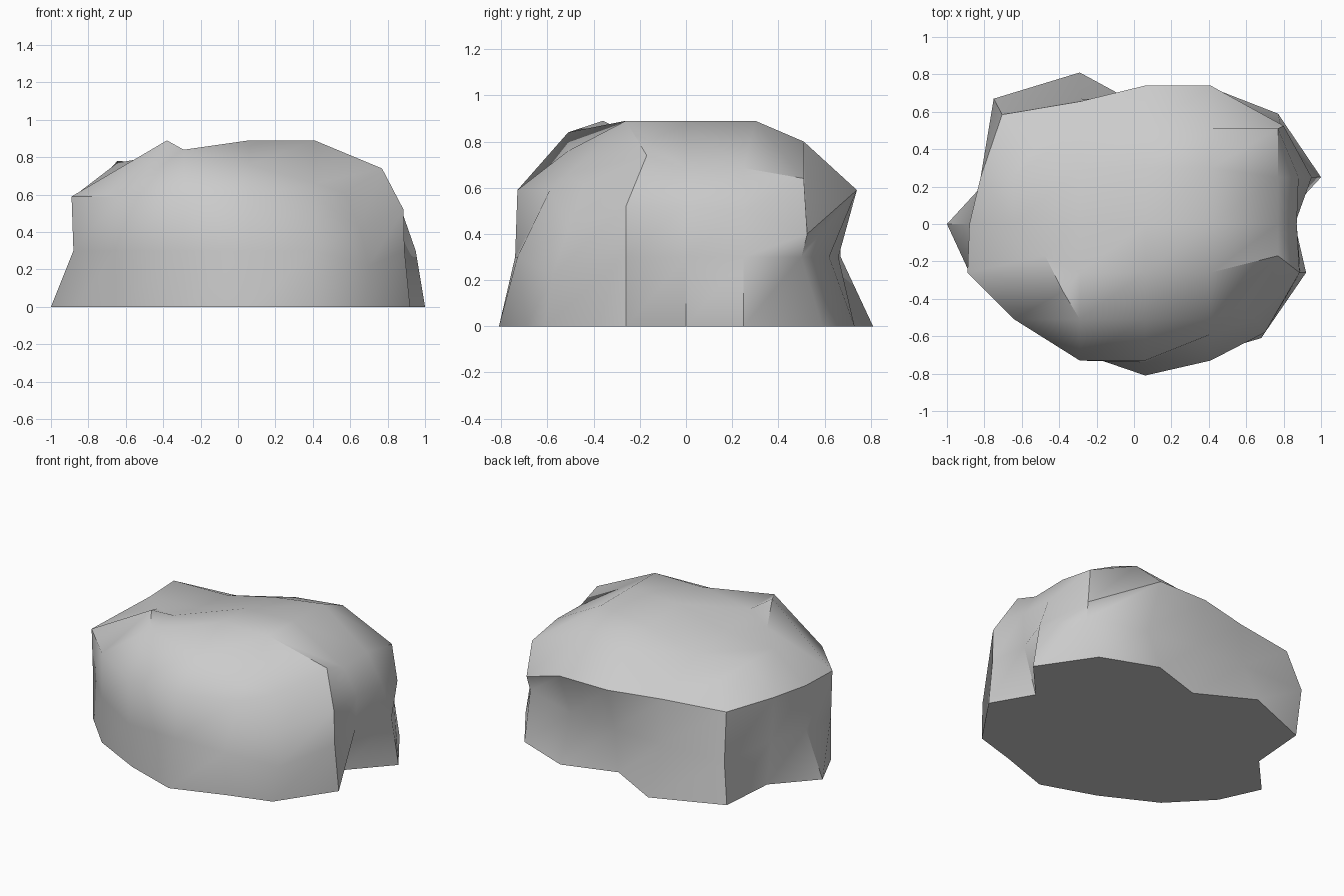
import bpy, bmesh, math

if "Cube" in bpy.data.objects:
    bpy.data.objects.remove(bpy.data.objects["Cube"])

COLS = (-0.29, 0.06, 0.41)      # x of the columns on the front and back
ROWS = (-0.26, 0.0, 0.25)       # y of the columns on the two sides

bm = bmesh.new()


def ring(corners, front, right, back, left, z, rows=ROWS):
    """Closed loop of 16 points: corners plus one depth value per side column."""
    heights = z if isinstance(z, tuple) else (z,) * 12
    sides = [
        [(x, y) for x, y in zip(COLS, front)],
        [(x, y) for x, y in zip(right, rows)],
        [(x, y) for x, y in zip(COLS, back)][::-1],
        [(x, y) for x, y in zip(left, rows)][::-1],
    ]
    loop = []
    for s, side in enumerate(sides):
        loop.append(bm.verts.new(corners[s]))
        for k, (x, y) in enumerate(side):
            loop.append(bm.verts.new((x, y, heights[s * 3 + k])))
    return loop


# Outline at the ground, two levels up the sides, and the rim of the top
rings = [
    ring([(-.64, -.51, 0), (.68, -.61, 0), (.77, .59, 0), (-.74, .63, 0)],
         (-.69, -.81, -.69), (.92, .77, 1.0), (.81, .62, .73), (-.88, -1.0, -.77), 0),
    ring([(-.64, -.51, .3), (.70, -.58, .22), (.79, .50, .3), (-.75, .67, .3)],
         (-.73, -.74, -.73), (.89, .86, .95), (.67, .66, .62), (-.88, -.88, -.80), .3),
    ring([(-.64, -.51, .59), (.65, -.51, .42), (.80, .525, .40), (-.705, .585, .59)],
         (-.73, -.73, -.59), (.885, .87, .88), (.655, .74, .74), (-.89, -.88, -.82),
         (.59, .59, .59, .52, .52, .50, .59, .59, .59, .59, .59, .59)),
    ring([(-.38, -.36, .89), (.57, -.44, .61), (.77, .51, .64), (-.51, .43, .67)],
         (-.51, -.51, -.51), (.77, .77, .77), (.51, .51, .51), (-.475, -.645, -.645),
         (.84, .76, .66, .74, .68, .685, .80, .76, .66, .78, .77, .80),
         rows=(-.17, 0, .25)),
]

# Sides and underside
for low, high in zip(rings, rings[1:]):
    for i in range(16):
        j = (i + 1) % 16
        bm.faces.new((low[i], low[j], high[j], high[i]))
bm.faces.new(rings[0][::-1])

# Uneven top: 5 x 5 grid with the rim already in place
rim = rings[-1]
inner_z = ((.84, .89, .89), (.79, .88, .89), (.76, .84, .89))
grid = [rim[0:5]]
for r in range(3):
    y = (-.26, 0, .30)[r]
    mid = [bm.verts.new((x, y, h)) for x, h in zip(COLS, inner_z[r])]
    grid.append([rim[15 - r]] + mid + [rim[5 + r]])
grid.append(rim[8:13][::-1])
for r in range(4):
    for c in range(4):
        bm.faces.new((grid[r][c], grid[r][c + 1], grid[r + 1][c + 1], grid[r + 1][c]))

bmesh.ops.recalc_face_normals(bm, faces=bm.faces)
mesh = bpy.data.meshes.new("boulder")
bm.to_mesh(mesh)
bm.free()
boulder = bpy.data.objects.new("boulder", mesh)
bpy.context.collection.objects.link(boulder)

# Soft facets with sharp creases kept
bpy.context.view_layer.objects.active = boulder
boulder.select_set(True)
bpy.ops.object.shade_smooth_by_angle(angle=math.radians(40))
